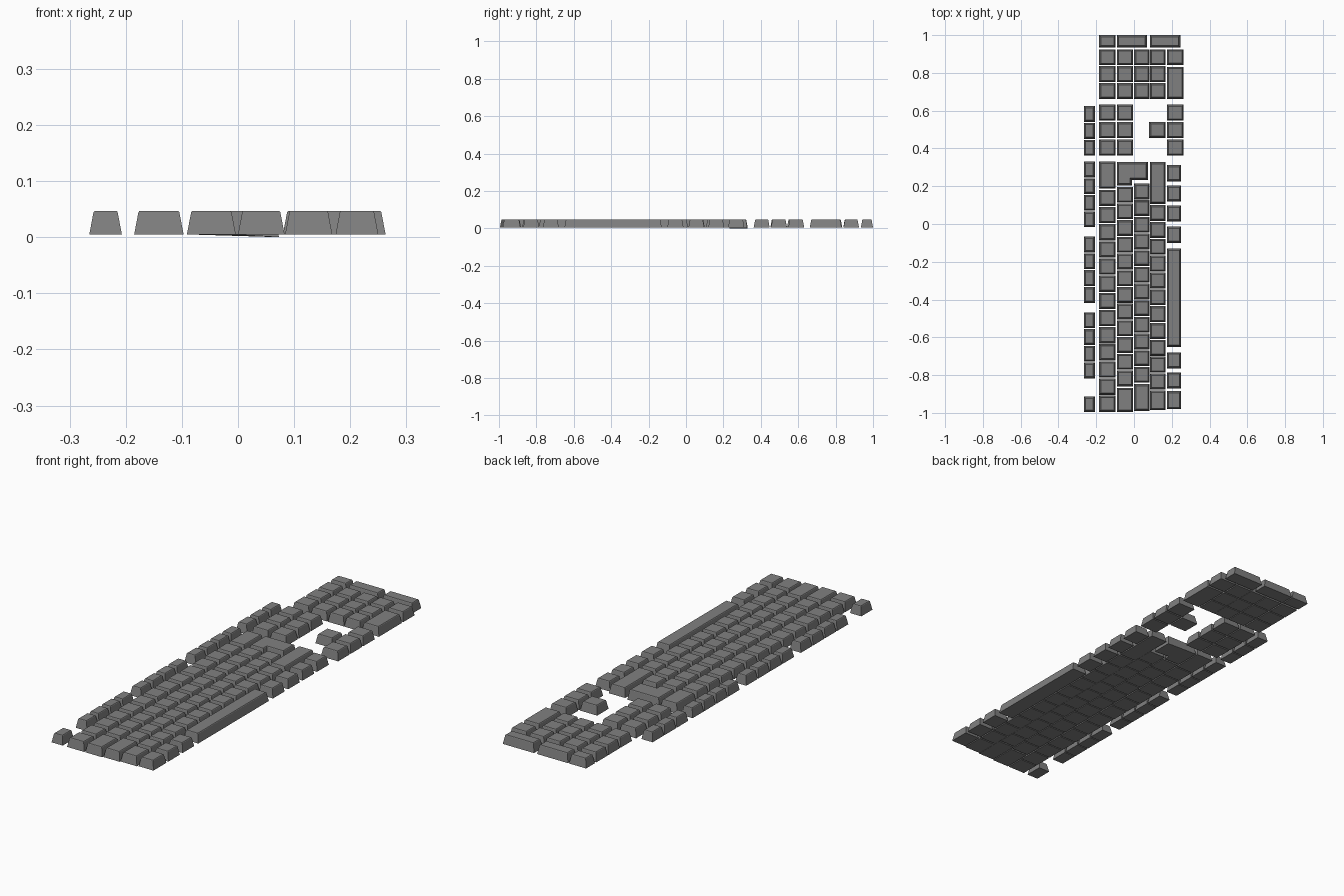
import bpy, bmesh
from mathutils import Vector

if "Cube" in bpy.data.objects:
    bpy.data.objects.remove(bpy.data.objects["Cube"])

GREY = bpy.data.materials.new("key grey")
GREY.diffuse_color = (0.216, 0.216, 0.216, 1)
GREY.use_nodes = True
GREY.node_tree.nodes["Principled BSDF"].inputs["Base Color"].default_value = GREY.diffuse_color

BASE, TOP = 0.005, 0.047
# (inset, height) steps of a keycap side, from skirt to top face
STEPS = [(0, BASE), (0.0075, 0.0445), (0.0095, TOP)]


def inset(points, d):
    """Move every edge of a right-angled counter-clockwise outline inward."""
    out = []
    n = len(points)
    for i in range(n):
        p = Vector(points[i])
        a = (p - Vector(points[i - 1])).normalized()
        b = (Vector(points[(i + 1) % n]) - p).normalized()
        out.append(p + d * (Vector((-a.y, a.x)) + Vector((-b.y, b.x))))
    return out


def add_cap(bm, points):
    rings = [[bm.verts.new((p.x, p.y, z)) for p in inset(points, d)] for d, z in STEPS]
    n = len(points)
    for lo, hi in zip(rings, rings[1:]):
        for i in range(n):
            j = (i + 1) % n
            bm.faces.new((lo[i], lo[j], hi[j], hi[i]))
    bm.faces.new(rings[-1])
    bm.faces.new(rings[0][::-1])
    return rings[0]


def rect(x0, x1, y0, y1):
    return [(x0, y0), (x1, y0), (x1, y1), (x0, y1)]


def finish(name, bm):
    mesh = bpy.data.meshes.new(name)
    bm.to_mesh(mesh)
    bm.free()
    mesh.materials.append(GREY)
    obj = bpy.data.objects.new(name, mesh)
    bpy.context.collection.objects.link(obj)


def keys(name, xs, spans):
    """One row of keycaps: xs is the row band, spans the extents along y."""
    bm = bmesh.new()
    for y0, y1 in spans:
        add_cap(bm, rect(*xs, y0, y1))
    finish(name, bm)


def run(y0, y1, count, gap=0.005):
    """Evenly spaced keys between y0 and y1."""
    pitch = (y1 - y0 + gap) / count
    return [(y0 + i * pitch, y0 + (i + 1) * pitch - gap) for i in range(count)]


# Row bands across the keyboard
FUNC, NUM, UPPER = (-0.265, -0.207), (-0.185, -0.097), (-0.091, -0.004)
HOME, LOWER, BOTTOM = (0.0, 0.083), (0.084, 0.168), (0.174, 0.25)
PAD_BOTTOM = (0.174, 0.263)

# Function row: escape and three groups of four
keys("function_keys", FUNC, [(-0.995, -0.913)] + run(-0.817, -0.468, 4)
     + run(-0.418, -0.066, 4) + run(-0.017, 0.33, 4))

# Main typing block
keys("number_keys", NUM, run(-0.995, 0.181, 13) + [(0.187, 0.33)])
keys("upper_letter_keys", UPPER, [(-0.995, -0.867)] + run(-0.859, 0.197, 12))
keys("home_letter_keys", HOME, [(-0.99, -0.847)] + run(-0.84, 0.214, 12))
keys("lower_letter_keys", LOWER, [(-0.985, -0.882)] + run(-0.876, 0.1, 11)
     + [(0.107, 0.328)])
keys("bottom_keys", BOTTOM, [(-0.98, -0.885), (-0.87, -0.785), (-0.765, -0.68),
     (-0.1, -0.013), (0.013, 0.098), (0.119, 0.204), (0.225, 0.312)])
keys("space_bar", BOTTOM, [(-0.65, -0.13)])

# L-shaped enter key, whose skirt dips slightly at its wide end
bm = bmesh.new()
skirt = add_cap(bm, [(-0.091, 0.205), (-0.011, 0.205), (-0.011, 0.233),
                     (0.073, 0.233), (0.073, 0.328), (-0.091, 0.328)])
for v in skirt:
    if v.co.x > 0.05:
        v.co.z = 0.0
finish("enter_key", bm)

# Navigation cluster and arrows
keys("small_navigation_keys", FUNC, run(0.362, 0.624, 3))
for name, band in (("navigation_keys_back", NUM), ("navigation_keys_front", UPPER),
                   ("arrow_keys", PAD_BOTTOM)):
    keys(name, band, run(0.362, 0.632, 3, 0.007))
keys("up_arrow_key", (0.08, 0.168), [(0.456, 0.54)])

# Number pad: three columns, tall end keys and a double-width zero
for i, band in enumerate((NUM, UPPER, HOME, LOWER)):
    keys(f"pad_keys_{i + 1}", band, run(0.662, 0.925, 3))
keys("pad_zero_and_point", PAD_BOTTOM, [(0.662, 0.832), (0.842, 0.925)])
keys("pad_minus", NUM, [(0.935, 1.0)])
keys("pad_plus", (-0.091, 0.068), [(0.935, 1.0)])
keys("pad_enter", (0.084, 0.245), [(0.935, 1.0)])
